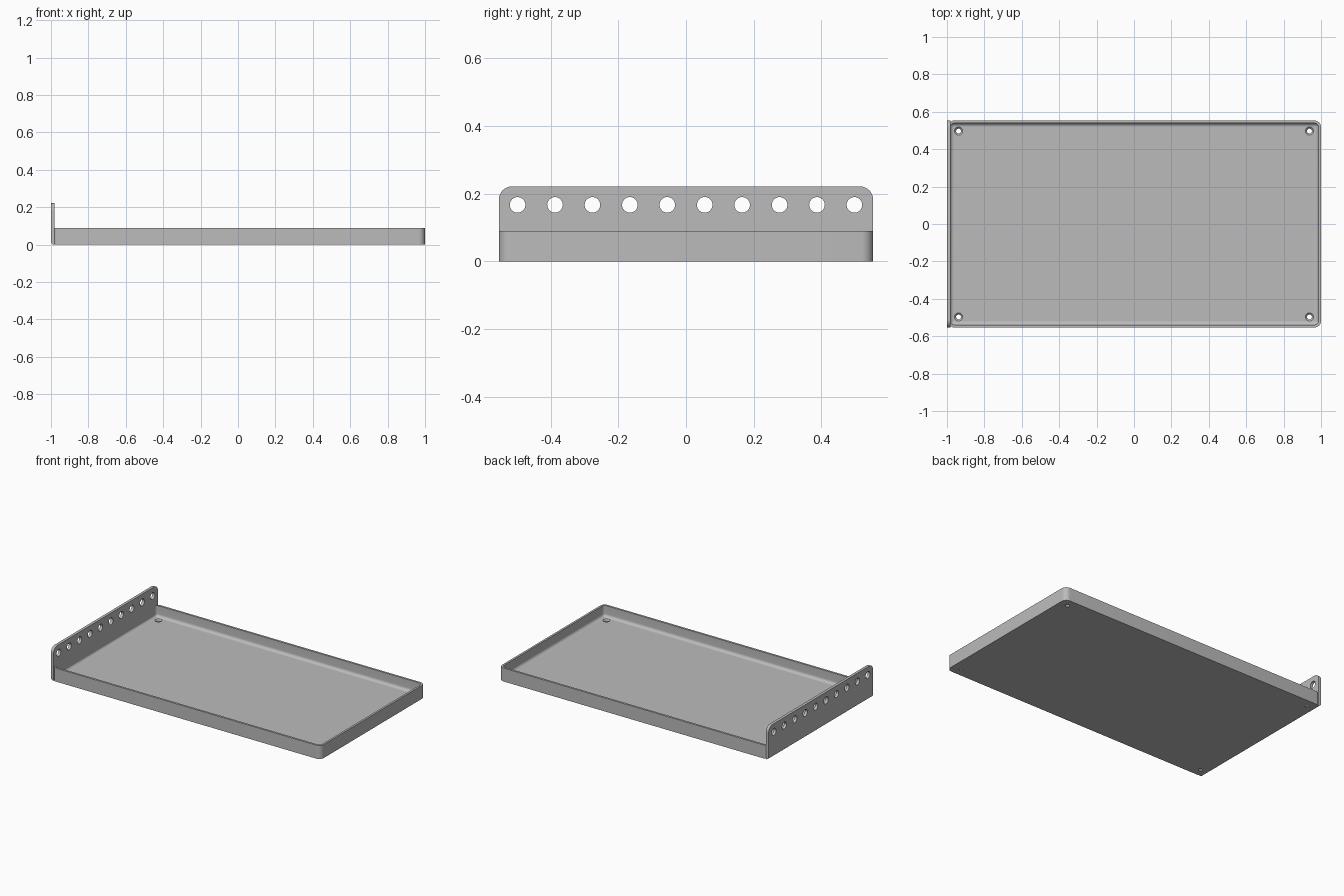
import bpy, bmesh, math

if "Cube" in bpy.data.objects:
    bpy.data.objects.remove(bpy.data.objects["Cube"], do_unlink=True)

HALF_Y = 0.553
WALL = 0.014
FLOOR = 0.016
FILLET = 0.02
RIM = 0.09

metal = bpy.data.materials.new("grey metal")
metal.use_nodes = True
metal.diffuse_color = (0.5, 0.5, 0.5, 1)
metal.node_tree.nodes["Principled BSDF"].inputs["Base Color"].default_value = (0.5, 0.5, 0.5, 1)


def finish(name, bm):
    bmesh.ops.recalc_face_normals(bm, faces=bm.faces[:])
    mesh = bpy.data.meshes.new(name)
    bm.to_mesh(mesh)
    bm.free()
    mesh.materials.append(metal)
    obj = bpy.data.objects.new(name, mesh)
    bpy.context.collection.objects.link(obj)
    return obj


def arc(cx, cy, r, start, steps=8):
    angles = [math.radians(start + 90 * i / steps) for i in range(steps + 1)]
    return [(cx + r * math.cos(a), cy + r * math.sin(a)) for a in angles]


def loft(bm, rings):
    """Skin a stack of closed point rings and cap both ends."""
    loops = [[bm.verts.new(p) for p in ring] for ring in rings]
    n = len(loops[0])
    for a, b in zip(loops, loops[1:]):
        for i in range(n):
            j = (i + 1) % n
            bm.faces.new((a[i], a[j], b[j], b[i]))
    bm.faces.new(loops[0][::-1])
    bm.faces.new(loops[-1])


def rounded_ring(x0, x1, y, r0, r1, z):
    pts = (arc(x1 - r1, y - r1, r1, 0) + arc(x0 + r0, y - r0, r0, 90)
           + arc(x0 + r0, -y + r0, r0, 180) + arc(x1 - r1, -y + r1, r1, 270))
    return [(px, py, z) for px, py in pts]


def circle(x, y, r, z, n=32):
    return [(x + r * math.cos(math.tau * i / n), y + r * math.sin(math.tau * i / n), z)
            for i in range(n)]


def drill(obj, bm):
    cutter = finish("hole_cutter", bm)
    cutter.hide_render = True
    mod = obj.modifiers.new("holes", "BOOLEAN")
    mod.object, mod.operation, mod.solver = cutter, "DIFFERENCE", "EXACT"
    bpy.ops.object.select_all(action="DESELECT")
    bpy.context.view_layer.objects.active = obj
    obj.select_set(True)
    bpy.ops.object.modifier_apply(modifier=mod.name)
    bpy.data.objects.remove(cutter, do_unlink=True)
    bpy.ops.object.shade_smooth_by_angle(angle=math.radians(35))


# Shallow tray: outside wall, rim, inside wall, filleted floor
rings = [rounded_ring(-0.984, 1, HALF_Y, 0.02, 0.035, z) for z in (0, RIM)]
rings.append(rounded_ring(-0.983, 1 - WALL, HALF_Y - WALL, 0.021, 0.021, RIM))
for i in range(9):
    a = math.radians(90 * i / 8)
    inset = FILLET * (1 - math.cos(a))
    rings.append(rounded_ring(-0.983 + inset, 1 - WALL - inset, HALF_Y - WALL - inset,
                              0.021 - inset, 0.021 - inset,
                              FLOOR + FILLET * (1 - math.sin(a))))
bm = bmesh.new()
loft(bm, rings)
tray = finish("tray", bm)

# Countersunk screw holes in the tray corners
bm = bmesh.new()
for x in (-0.938, 0.938):
    for y in (-0.497, 0.497):
        loft(bm, [circle(x, y, r, z) for r, z in
                  ((0.013, -0.02), (0.013, 0.007), (0.022, FLOOR), (0.022, 0.03))])
drill(tray, bm)

# Upright end flange with rounded top corners and a bent lower edge
TOP, R = 0.222, 0.04
outline = (arc(HALF_Y - R, TOP - R, R, 0) + arc(-HALF_Y + R, TOP - R, R, 90)
           + [(-HALF_Y, 0), (HALF_Y, 0)])
bm = bmesh.new()
loft(bm, [[(x, y, z) for y, z in outline] for x in (-1, -0.981)])
bend = [e for e in bm.edges if all(v.co.z < 0.001 and v.co.x < -0.99 for v in e.verts)]
bmesh.ops.bevel(bm, geom=bend, offset=0.018, segments=6, profile=0.5, affect="EDGES")
flange = finish("end_flange", bm)

# Row of round holes along the flange
bm = bmesh.new()
for i in range(10):
    y = -0.4975 + i * 0.995 / 9
    loft(bm, [[(x, py, pz) for py, pz, _ in circle(y, 0.167, 0.023, 0)]
              for x in (-1.05, -0.95)])
drill(flange, bm)
